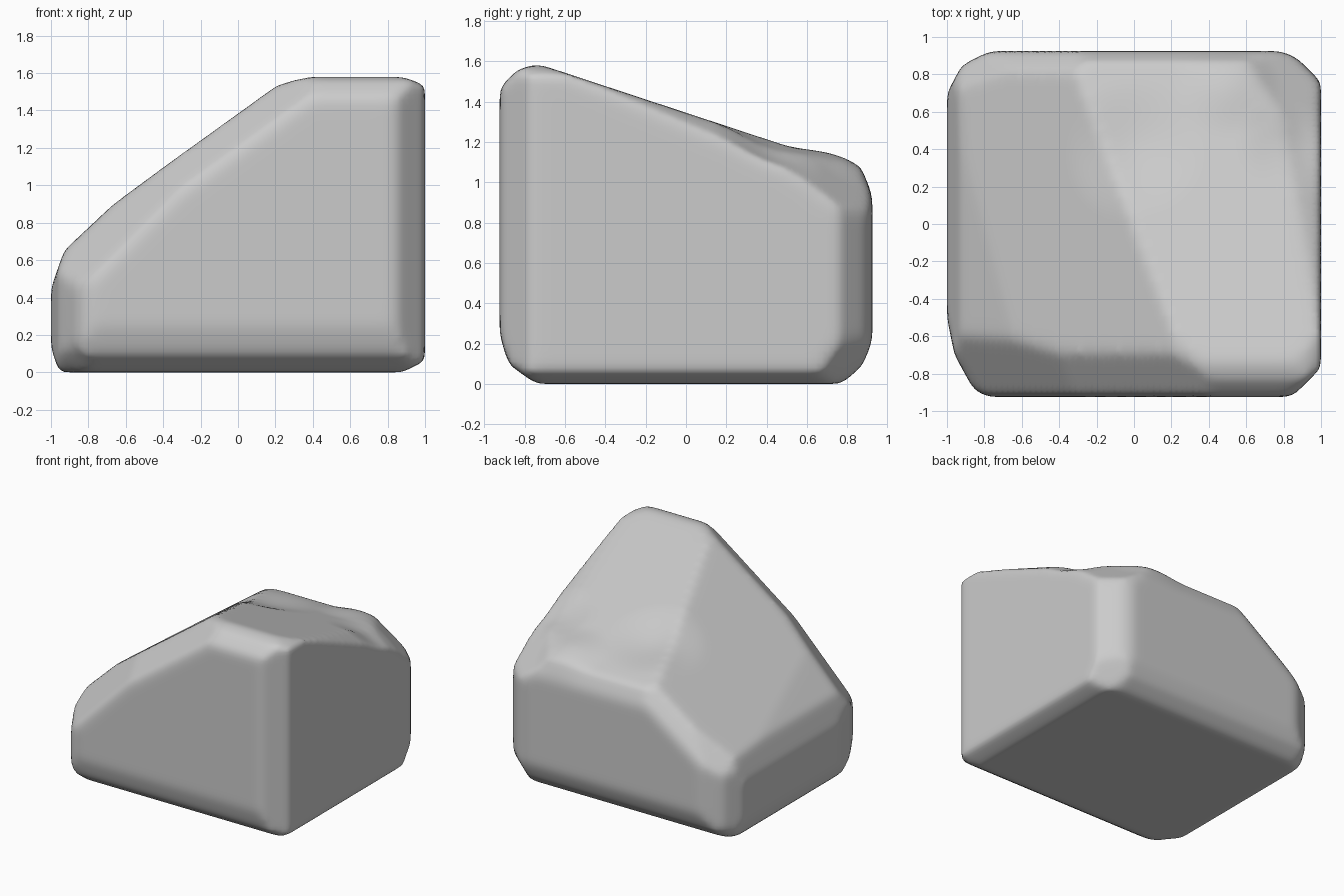
import bpy, bmesh
from mathutils import Vector

if "Cube" in bpy.data.objects:
    bpy.data.objects.remove(bpy.data.objects["Cube"], do_unlink=True)

stone = bpy.data.materials.new("grey_stone")
stone.use_nodes = True
GREY = (0.6, 0.6, 0.6, 1)
stone.diffuse_color = GREY
bsdf = stone.node_tree.nodes["Principled BSDF"]
bsdf.inputs["Base Color"].default_value = GREY
bsdf.inputs["Roughness"].default_value = 0.9

# Solid block to be chipped down
bm = bmesh.new()
bmesh.ops.create_cube(bm, size=2)
for v in bm.verts:
    v.co = Vector((v.co.x, v.co.y * 0.925, (v.co.z + 1) * 0.8))


def chip(point, normal):
    """Slice off everything beyond a plane and cap the cut."""
    geom = bm.verts[:] + bm.edges[:] + bm.faces[:]
    cut = bmesh.ops.bisect_plane(bm, geom=geom, dist=1e-5, plane_co=point,
                                 plane_no=Vector(normal).normalized(), clear_outer=True)
    rim = [e for e in cut["geom_cut"] if isinstance(e, bmesh.types.BMEdge)]
    if len(rim) > 2:
        bmesh.ops.holes_fill(bm, edges=[e for e in rim if e.is_boundary], sides=0)


# Two main slopes, and the shoulders of the low side
chip((0, 0, 1.345), (0, .33, 1))
chip((0, 0, 1.345), (-.72, .06, 1))
chip((-.84, 0, .735), (-.94, 0, 1))
chip((-.965, 0, .55), (-2.9, 0, 1))
chip((-.95, -.8, .45), (-1, -.9, 1))
chip((-.92, .85, .53), (-1, .9, 1))

# Peak and front brow
chip((0, -.785, 1.575), (0, -.32, 1))
chip((0, -.88, 1.515), (0, -1, 1))
chip((.31, 0, 1.565), (-.28, 0, 1))
chip((.9, 0, 1.575), (.4, 0, 1))
chip((0, -.86, 1.25), (-.72, -.8, 1))

# Back brow and sloping right shoulder
chip((0, .88, 1.03), (0, 2.1, 1))
chip((-.6, .87, .80), (-.72, 1.3, 1))
chip((1, .62, .98), (.66, .75, 1))
chip((.9, 0, 1.34), (.5, .42, 1))

# Upright corners
chip((.865, .89, 0), (.46, 1, 0))
chip((.92, .84, 0), (1, 1, 0))
chip((.97, .83, 0), (1, .64, 0))
chip((.965, -.85, 0), (1, -.5, 0))
chip((.92, -.85, 0), (1, -1, 0))
chip((-.98, -.6, 0), (-1, -.2, 0))
chip((-.91, -.79, 0), (-1, -.55, 0))
chip((-.83, -.9, 0), (-.55, -1, 0))
chip((-.96, .775, 0), (-1, .53, 0))
chip((-.85, .885, 0), (-.5, 1, 0))

# Undercut around the base
chip((0, -.9, .16), (0, -1, -.3))
chip((0, -.815, .05), (0, -.72, -1))
chip((0, .9, .15), (0, 1, -.4))
chip((0, .83, .05), (0, .9, -1))
chip((-.98, 0, .07), (-1, 0, -.33))
chip((.95, 0, .035), (.5, 0, -1))
chip((1, .81, .27), (.2, .23, -.16))
chip((-.9, -.8, .12), (-1, -.8, -1))
chip((-.93, .84, .1), (-1, .9, -1))

bmesh.ops.recalc_face_normals(bm, faces=bm.faces)
mesh = bpy.data.meshes.new("boulder")
bm.to_mesh(mesh)
bm.free()
mesh.materials.append(stone)
boulder = bpy.data.objects.new("boulder", mesh)
bpy.context.collection.objects.link(boulder)

# Weather the chipped edges
remesh = boulder.modifiers.new("even_skin", "REMESH")
remesh.mode = "VOXEL"
remesh.voxel_size = 0.03
remesh.use_smooth_shade = True
worn = boulder.modifiers.new("worn_edges", "SMOOTH")
worn.factor = 0.5
worn.iterations = 9

bpy.ops.object.select_all(action="DESELECT")
bpy.context.view_layer.objects.active = boulder
boulder.select_set(True)
for m in ("even_skin", "worn_edges"):
    bpy.ops.object.modifier_apply(modifier=m)


def press(centre, radius, depth):
    """Sink a soft round hollow; a negative depth raises a swelling."""
    for v in boulder.data.vertices:
        fall = max(0, 1 - (v.co - Vector(centre)).length / radius)
        v.co.z -= depth * fall * fall * (3 - 2 * fall)


# Hollows in the upper back and right edge, low swelling on the back brow
press((0, .4, 1.2), .4, .04)
press((.85, .4, 1.16), .3, .04)
press((.5, .75, 1.1), .3, -.035)

# Settle the base on the ground
low = min(v.co.z for v in boulder.data.vertices)
for v in boulder.data.vertices:
    v.co.z -= low
bpy.ops.object.shade_smooth()
